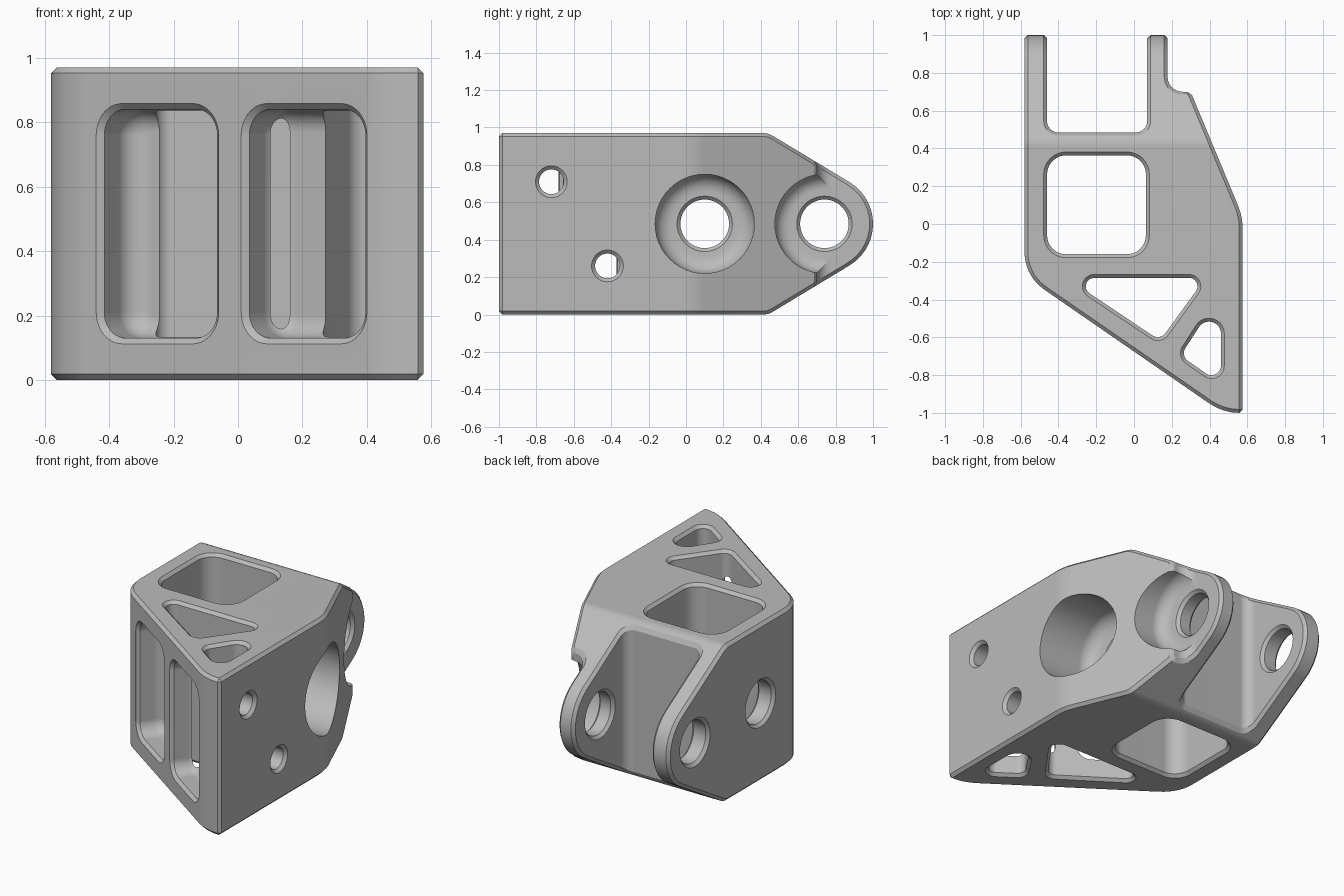
import bpy, bmesh, math
from mathutils import Vector

if "Cube" in bpy.data.objects:
    bpy.data.objects.remove(bpy.data.objects["Cube"])

H = 0.97          # block height
MID = H / 2       # height of the main bores
CH = 0.018        # edge chamfer

steel = bpy.data.materials.new("plain_grey")
steel.use_nodes = True
steel.diffuse_color = (0.5, 0.5, 0.5, 1)
steel.node_tree.nodes["Principled BSDF"].inputs["Base Color"].default_value = (0.5, 0.5, 0.5, 1)


def rounded(corners):
    """Counter-clockwise polygon of (x, y, radius) corners with arcs put in."""
    loop = []
    for i, (x, y, r) in enumerate(corners):
        p = Vector((x, y))
        if r == 0:
            loop.append(p)
            continue
        a = (Vector(corners[i - 1][:2]) - p).normalized()
        b = (Vector(corners[(i + 1) % len(corners)][:2]) - p).normalized()
        half = a.angle(b) / 2
        centre = p + (a + b).normalized() * r / math.sin(half)
        start = p + a * r / math.tan(half) - centre
        turn = math.pi - 2 * half
        if a.x * b.y - a.y * b.x > 0:
            turn = -turn
        n = max(2, math.ceil(abs(turn) / math.radians(9)))
        for k in range(n + 1):
            t = turn * k / n
            c, s = math.cos(t), math.sin(t)
            loop.append(centre + Vector((start.x * c - start.y * s, start.x * s + start.y * c)))
    return loop


def grow(loop, d):
    """Offset a loop outwards by d."""
    out = []
    for i, p in enumerate(loop):
        e1 = (p - loop[i - 1]).normalized()
        e2 = (loop[(i + 1) % len(loop)] - p).normalized()
        n1, n2 = Vector((e1.y, -e1.x)), Vector((e2.y, -e2.x))
        out.append(p + (n1 + n2) * d / (1 + n1.dot(n2)))
    return out


def loft(name, rings):
    """Closed solid through rings of 3D points."""
    bm = bmesh.new()
    rows = [[bm.verts.new(p) for p in ring] for ring in rings]
    n = len(rows[0])
    for low, high in zip(rows, rows[1:]):
        for i in range(n):
            j = (i + 1) % n
            bm.faces.new((low[i], low[j], high[j], high[i]))
    bm.faces.new(rows[0][::-1])
    bm.faces.new(rows[-1])
    bmesh.ops.recalc_face_normals(bm, faces=bm.faces)
    mesh = bpy.data.meshes.new(name)
    bm.to_mesh(mesh)
    bm.free()
    obj = bpy.data.objects.new(name, mesh)
    bpy.context.collection.objects.link(obj)
    return obj


def bore(name, y, z, steps):
    """Turned cutter along x from (x, radius) steps."""
    angles = [math.tau * k / 48 for k in range(48)]
    return loft(name, [[(x, y + r * math.cos(a), z + r * math.sin(a)) for a in angles]
                       for x, r in steps])


def pocket(name, corners):
    """Vertical through pocket with chamfered mouths."""
    loop = rounded(corners)
    levels = [(-0.1, CH), (0, CH), (CH, 0), (H - CH, 0), (H, CH), (H + 0.1, CH)]
    return loft(name, [[(p.x, p.y, z) for p in grow(loop, d)] for z, d in levels])


def fillet_steps(x, radius, f):
    """Counterbore: flat floor at x, then a fillet up to the full radius."""
    arc = [math.pi / 2 * k / 8 for k in range(9)]
    return [(x + f * (1 - math.cos(a)), radius - f + f * math.sin(a)) for a in arc]


def window(name, x0, x1):
    """Blind window square to the sloping front face, with a filleted floor."""
    along, inward = Vector((0.823, -0.568, 0)), Vector((0.568, 0.823, 0))
    origin = Vector((0, -0.675, 0))
    a, b = x0 / along.x + CH, x1 / along.x - CH
    z0, z1, r = 0.13, 0.84, 0.08
    loop = rounded([(a, z0, r), (b, z0, r), (b, z1, r), (a, z1, r)])
    depth, f = 0.17, 0.07
    levels = [(-0.1, CH), (0, CH), (CH, 0)]
    for k in range(9):
        t = math.pi / 2 * k / 8
        levels.append((depth - f + f * math.sin(t), -f * (1 - math.cos(t))))
    return loft(name, [[origin + along * p.x + inward * d + Vector((0, 0, p.y))
                        for p in grow(loop, g)] for d, g in levels])


# Plan outline with the two rear lugs
plan = rounded([(-0.58, -0.275, 0.24), (0.471, -1, 0.28), (0.575, -1, 0), (0.575, 0.04, 0.3),
                (0.30, 0.70, 0), (0.178, 0.70, 0.08), (0.178, 1.1, 0), (0.07, 1.1, 0),
                (0.07, 0.485, 0.06), (-0.46, 0.485, 0.06), (-0.46, 1.1, 0), (-0.58, 1.1, 0)])
bracket = loft("bracket", [[(p.x, p.y, z) for p in plan] for z in (-0.1, H + 0.1)])

# Side profile tapering to the rounded lug tips
side = rounded([(-1.2, 0, 0), (0.44, 0, 0.1), (1.243, MID, 0.26), (0.44, H, 0.1), (-1.2, H, 0)])
profile = loft("side_profile", [[(x, p.x, p.y) for p in side] for x in (-0.8, 0.8)])

# Pockets, windows and bores
R = 0.13
flare = R + CH
left_wall = [(-0.8, flare), (-0.58, flare), (-0.58 + CH, R), (-0.46 - CH, R), (-0.46, flare)]
cutters = [
    pocket("square_pocket", [(-0.46, -0.16, 0.1), (0.063, -0.16, 0.1),
                             (0.063, 0.363, 0.1), (-0.46, 0.363, 0.1)]),
    pocket("triangle_pocket", [(-0.358, -0.285, 0.045), (0.138, -0.617, 0.05),
                               (0.379, -0.285, 0.045)]),
    pocket("small_pocket", [(0.246, -0.697, 0.05), (0.46, -0.846, 0.05), (0.46, -0.367, 0.063)]),
    window("left_window", -0.44, -0.06),
    window("right_window", 0.01, 0.40),
    bore("lug_bore", 0.74, MID, left_wall + [(0.07, flare), (0.07 + CH, R), (0.178 - CH, R),
                                             (0.178, flare)]
         + fillet_steps(0.179, 0.265, 0.08) + [(0.8, 0.265)]),
    bore("main_bore", 0.1, MID, left_wall + [(0.0, R), (0.19 - CH, R), (0.19, flare)]
         + fillet_steps(0.191, 0.265, 0.09) + [(0.8, 0.265)]),
]
for y, z, x in ((-0.72, 0.71, 0.36), (-0.42, 0.26, 0.15)):
    cutters.append(bore("bolt_hole", y, z, [(x, 0.066), (0.575 - CH, 0.066),
                                            (0.575, 0.085), (0.8, 0.085)]))


def boolean(cutter, operation):
    mod = bracket.modifiers.new(cutter.name, 'BOOLEAN')
    mod.operation = operation
    mod.solver = 'EXACT'
    mod.object = cutter


boolean(profile, 'INTERSECT')
bevel = bracket.modifiers.new("edge_chamfer", 'BEVEL')
bevel.width = CH
bevel.segments = 1
bevel.limit_method = 'ANGLE'
bevel.angle_limit = math.radians(38)
bevel.use_clamp_overlap = False
for cutter in cutters:
    boolean(cutter, 'DIFFERENCE')

# Bake the cuts and drop the cutters
graph = bpy.context.evaluated_depsgraph_get()
baked = bpy.data.meshes.new_from_object(bracket.evaluated_get(graph))
bracket.modifiers.clear()
bracket.data = baked
for cutter in cutters + [profile]:
    bpy.data.objects.remove(cutter)
baked.materials.clear()
baked.materials.append(steel)

bpy.ops.object.select_all(action='DESELECT')
bracket.select_set(True)
bpy.context.view_layer.objects.active = bracket
bpy.ops.object.shade_smooth_by_angle(angle=math.radians(28))
normals = bracket.modifiers.new("even_shading", 'WEIGHTED_NORMAL')
normals.keep_sharp = True
